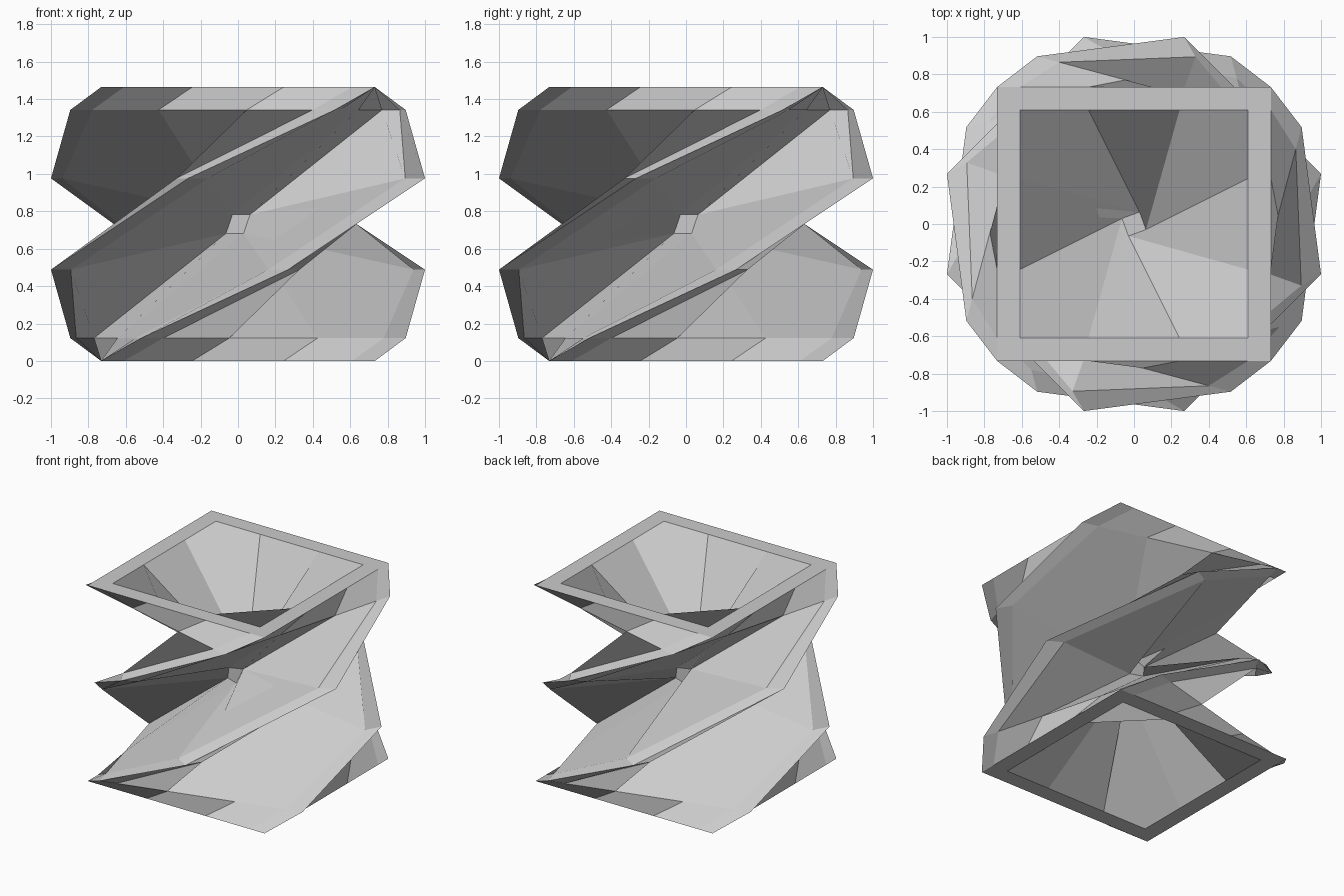
import bpy, bmesh
from math import radians
from mathutils import Vector, Matrix

if "Cube" in bpy.data.objects:
    bpy.data.objects.remove(bpy.data.objects["Cube"])

H = 0.732             # half size of the cube before twisting
RIM = 0.61            # half size of each sunken opening
CORE = 0.05           # half size of the tiny cube in the middle
GRID = [-H, -RIM, -H / 3, H / 3, RIM, H]

bm = bmesh.new()


def twisted(axis, sign, u, v, core=False):
    """Place a cube-face point, then twist it about z."""
    p = Vector((0, 0, 0))
    p[axis] = sign * (CORE if core else H)
    p[(axis + 1) % 3] = u
    p[(axis + 2) % 3] = v
    # half a turn over the full height; the core has its own steeper twist
    angle = 90 + (20 * p.z / CORE if core else 90 * p.z / H)
    return Matrix.Rotation(radians(angle), 3, 'Z') @ p + Vector((0, 0, H))


def face(points):
    bm.faces.new([bm.verts.new(p) for p in points])


for axis in range(3):
    for sign in (-1, 1):
        def outer(i, j):
            return twisted(axis, sign, GRID[i], GRID[j])

        def inner(a, b):
            return twisted(axis, sign, a * CORE, b * CORE, True)

        # flat border frame of this side
        for i in range(5):
            for j in range(5):
                if i in (0, 4) or j in (0, 4):
                    face([outer(i, j), outer(i + 1, j),
                          outer(i + 1, j + 1), outer(i, j + 1)])

        # pit walls converging on the core: a corner panel and a side panel each
        ring = [(1, 1), (2, 1), (3, 1), (4, 1), (4, 2), (4, 3), (4, 4),
                (3, 4), (2, 4), (1, 4), (1, 3), (1, 2)]
        core = [inner(-1, -1), inner(1, -1), inner(1, 1), inner(-1, 1)]
        for k in range(4):
            m0, c0, m1, m2 = [outer(*ring[(3 * k + n) % 12]) for n in (-1, 0, 1, 2)]
            face([m0, c0, m1, core[k]])
            face([m1, m2, core[(k + 1) % 4], core[k]])

        # pit floor
        face(core)

bmesh.ops.remove_doubles(bm, verts=bm.verts, dist=0.0005)
bmesh.ops.recalc_face_normals(bm, faces=bm.faces)
mesh = bpy.data.meshes.new("twisted_hollow_cube")
bm.to_mesh(mesh)
bm.free()
obj = bpy.data.objects.new("twisted_hollow_cube", mesh)
bpy.context.collection.objects.link(obj)
